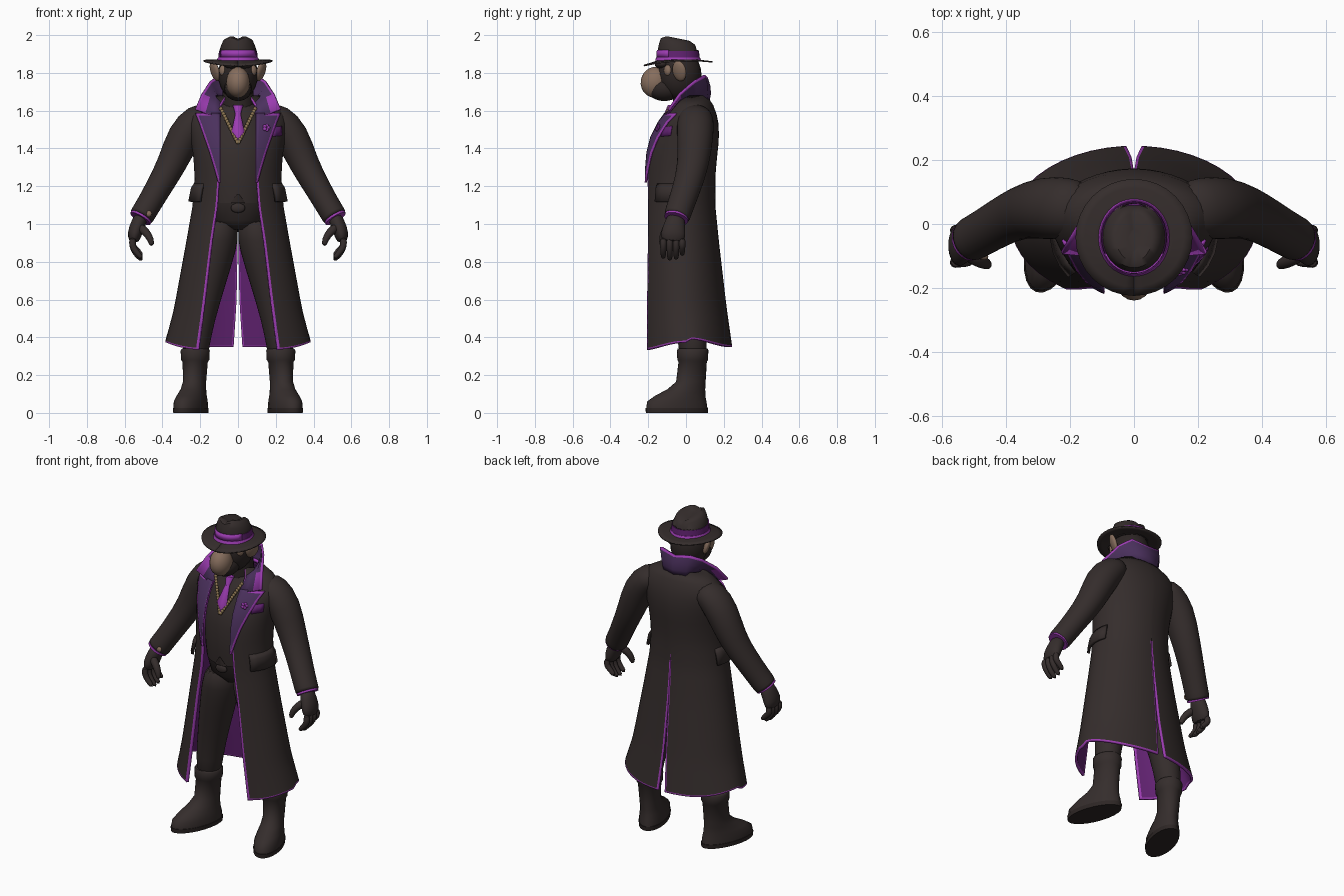
import bpy, bmesh, math
from mathutils import Vector, Matrix

cube = bpy.data.objects.get("Cube")
if cube:
    bpy.data.objects.remove(cube)


def material(name, rgb):
    m = bpy.data.materials.new(name)
    m.use_nodes = True
    m.diffuse_color = (*rgb, 1)
    m.node_tree.nodes["Principled BSDF"].inputs["Base Color"].default_value = (*rgb, 1)
    return m


CLOTH = material("charcoal cloth", (.035, .026, .025))
LINING = material("purple lining", (.12, .016, .165))
TRIM = material("bright purple trim", (.33, .045, .44))
LAPEL = material("dusky purple", (.07, .03, .11))
FUR = material("dark fur", (.026, .019, .018))
SKIN = material("tan skin", (.24, .155, .11))
GOLD = material("dull gold", (.28, .19, .09))


def finish(name, bm, mats, mirror=False, thick=0, sub=0, angle=50):
    mesh = bpy.data.meshes.new(name)
    bm.to_mesh(mesh)
    bm.free()
    for m in mats:
        mesh.materials.append(m)
    ob = bpy.data.objects.new(name, mesh)
    bpy.context.collection.objects.link(ob)
    bpy.ops.object.select_all(action='DESELECT')
    ob.select_set(True)
    bpy.context.view_layer.objects.active = ob
    bpy.ops.object.shade_smooth_by_angle(angle=math.radians(angle))
    if mirror:
        ob.modifiers.new("Mirror", 'MIRROR').merge_threshold = .001
    if thick:
        s = ob.modifiers.new("Solidify", 'SOLIDIFY')
        s.thickness, s.offset = thick, -1
        s.material_offset, s.material_offset_rim = 1, 2
    if sub:
        s = ob.modifiers.new("Subdivision", 'SUBSURF')
        s.levels = s.render_levels = sub
    return ob


def grid(name, rows, mats, rule=lambda i, j, c: 0, **kw):
    """Open sheet through rows of points; rule picks the material of each face."""
    bm = bmesh.new()
    v = [[bm.verts.new(p) for p in row] for row in rows]
    for i in range(len(v) - 1):
        for j in range(len(v[0]) - 1):
            f = bm.faces.new((v[i][j], v[i][j + 1], v[i + 1][j + 1], v[i + 1][j]))
            f.material_index = rule(i, j, f.calc_center_median())
    return finish(name, bm, mats, **kw)


def loft(name, rings, mat, flat=False, n=16, turn=None, warp=None, **kw):
    """Closed tube through rings (x, y, z, width radius, depth radius)."""
    bm = bmesh.new()
    pts = [Vector(r[:3]) for r in rings]
    loops = []
    for i, r in enumerate(rings):
        t = pts[min(i + 1, len(pts) - 1)] - pts[max(i - 1, 0)]
        t = Vector((0, 0, 1)) if flat else t.normalized()
        u = Vector((0, 1, 0))
        u = (u - t * u.dot(t)).normalized()
        w = u.cross(t)
        loop = []
        for k in range(n):
            a = math.tau * k / n
            loop.append(bm.verts.new(pts[i] + w * r[3] * math.cos(a) + u * r[4] * math.sin(a)))
        loops.append(loop)
    for a, b in zip(loops, loops[1:]):
        for k in range(n):
            bm.faces.new((a[k], a[(k + 1) % n], b[(k + 1) % n], b[k]))
    bm.faces.new(loops[0])
    bm.faces.new(loops[-1])
    bmesh.ops.recalc_face_normals(bm, faces=bm.faces)
    if warp:
        for v in bm.verts:
            v.co.z += warp(v.co)
    if turn:
        bmesh.ops.rotate(bm, verts=bm.verts, cent=turn[0], matrix=Matrix.Rotation(turn[1], 3, 'Z'))
    return finish(name, bm, [mat], **kw)


def ball(name, loc, size, mat, rot=(0, 0, 0), **kw):
    bm = bmesh.new()
    m = Matrix.LocRotScale(Vector(loc), Matrix.Rotation(rot[2], 3, 'Z') @ Matrix.Rotation(rot[1], 3, 'Y')
                           @ Matrix.Rotation(rot[0], 3, 'X'), Vector(size))
    bmesh.ops.create_uvsphere(bm, u_segments=20, v_segments=12, radius=1, matrix=m)
    return finish(name, bm, [mat], **kw)


# Coat levels: height, half width, front y, back y, front opening, back vent
COAT = [(.33, .385, -.245, .245, .21, .024), (.6, .33, -.24, .21, .175, .008),
        (.9, .275, -.23, .175, .14, .002), (1.1, .24, -.222, .155, .11, .001),
        (1.25, .23, -.222, .155, .1, 0), (1.36, .237, -.217, .165, .1, 0),
        (1.45, .25, -.195, .175, .1, 0), (1.53, .262, -.155, .172, .1, 0),
        (1.59, .255, -.11, .16, .1, 0), (1.64, .205, -.07, .14, .09, 0), (1.68, .13, -.03, .11, .06, 0)]


def level(z):
    for a, b in zip(COAT, COAT[1:]):
        if z <= b[0]:
            f = (z - a[0]) / (b[0] - a[0])
            return [p + (q - p) * f for p, q in zip(a, b)]
    return COAT[-1]


def coat_point(z, t):
    _, w, yf, yb, _, _ = level(z)
    return (w * math.sin(t), (yf + yb) / 2 - (yb - yf) / 2 * math.cos(t), z)


def on_front(x, z, lift=0):
    x, y, z = coat_point(z, math.asin(min(1, x / level(z)[1])))
    return (x, y - lift, z)


# Long coat: open front, back vent, purple lining and edges
rows = []
STEPS = 18
BOTTOM, TOP = COAT[0][0], COAT[-1][0]
for z in [BOTTOM] + [BOTTOM + .01 + (TOP - BOTTOM - .01) * k / 27 for k in range(28)]:
    _, w, _, _, gap, vent = level(z)
    t0 = math.asin(gap / w)
    t1 = math.pi - math.asin(vent / w)
    ts = [t0] + [t0 + .04 + (t1 - t0 - .065) * j / STEPS for j in range(STEPS + 1)] + [t1]
    hem = max(0, 1 - (z - BOTTOM) / .2)
    rows.append([(x, y, z + hem * (.045 * (x / w) ** 4 + .02 * (y > 0)))
                 for x, y, z in (coat_point(z, t) for t in ts)])
grid("long_coat", rows, [CLOTH, LINING, TRIM],
     lambda i, j, c: 2 if i == 0 or j == 0 or (j == STEPS + 1 and c.z < 1.15) else 0,
     mirror=True, thick=.014)

# Lapels with a bright outer edge and a slanted top
rows = []
for z, outer in ((1.22, .106), (1.3, .128), (1.38, .152), (1.46, .18), (1.54, .208), (1.575, .222), (1.587, .226)):
    inner = .095
    xs = [inner + (outer - .012 - inner) * j / 5 for j in range(6)] + [outer]
    rows.append([on_front(x, z, .013) for x in xs])
grid("lapel", rows, [LAPEL, LAPEL, TRIM], lambda i, j, c: 2 if j == 5 or (i == 5 and j > 1) else 0,
     mirror=True, thick=.008)

# Tall turned-up collar with bright edge and points
low = [(0, .125, 1.65), (.075, .11, 1.65), (.11, .04, 1.66), (.09, -.045, 1.635), (.092, -.125, 1.55)]
high = [(0, .115, 1.775), (.1, .1, 1.79), (.15, .045, 1.755), (.195, -.03, 1.685), (.228, -.085, 1.605)]
rows = []
for f in (0, .3, .6, .9, 1):
    rows.append([Vector(a).lerp(Vector(b), f) + Vector((0, .012 * math.sin(math.pi * f), 0))
                 for a, b in zip(low, high)][::-1])
grid("collar", rows, [LAPEL, LAPEL, TRIM], lambda i, j, c: 2 if i == 3 or (i == 2 and j == 0) else 0,
     mirror=True, thick=.012)

# Waistcoat, hips and trousers
loft("waistcoat", [(0, -.02, 1.11, .17, .15), (0, -.02, 1.2, .18, .16), (0, -.02, 1.35, .19, .16),
                   (0, -.005, 1.46, .19, .15), (0, .02, 1.58, .15, .105), (0, .02, 1.64, .085, .07)],
     CLOTH, flat=True, n=24)
loft("hips", [(0, -.01, .97, .05, .08), (0, -.01, 1.02, .16, .125), (0, -.02, 1.12, .175, .145)], CLOTH, flat=True, n=24)
loft("trouser_leg", [(.225, .035, .28, .07, .075), (.22, .035, .4, .076, .08), (.185, .02, .58, .09, .09),
                     (.132, 0, .8, .106, .113), (.108, -.005, .91, .113, .122), (.09, -.01, 1.04, .095, .125)],
     CLOTH, flat=True, mirror=True, sub=1)
ball("belt_buckle", (0, -.165, 1.085), (.038, .014, .026), CLOTH)
loft("waistcoat_point", [(0, -.172, 1.11, .04, .008), (0, -.18, 1.16, .004, .006)], FUR, flat=True, n=8)

# Boots, toes turned outward
splay = ((.225, .04, 0), .33)
loft("boot_sole", [(.22, -.052, 0, .079, .172), (.22, -.052, .025, .081, .174)], FUR, flat=True, n=24,
     turn=splay, mirror=True)
loft("boot", [(.22, -.052, .025, .078, .17), (.22, -.052, .06, .077, .165), (.221, -.034, .09, .07, .14),
              (.223, .0, .125, .062, .104), (.225, .025, .165, .059, .08), (.225, .035, .27, .066, .076),
              (.225, .035, .28, .074, .082), (.225, .035, .33, .077, .084), (.225, .035, .34, .07, .08)],
     CLOTH, flat=True, n=24, turn=splay, mirror=True, angle=60)

# Sleeves with trimmed cuffs
loft("sleeve", [(.14, .05, 1.585, .06, .08), (.21, .05, 1.56, .088, .1), (.285, .05, 1.475, .096, .1),
                (.352, .04, 1.31, .078, .084), (.428, 0, 1.18, .07, .076), (.474, -.028, 1.1, .067, .073),
                (.511, -.048, 1.04, .067, .071), (.514, -.05, 1.035, .067, .071)], CLOTH, mirror=True, sub=1)
loft("cuff_trim", [(.512, -.049, 1.038, .061, .065), (.518, -.052, 1.028, .061, .065)], TRIM, mirror=True, n=20)
ball("cuff_button", (-.472, -.103, 1.055), (.016, .01, .016), SKIN)

# Gloved hands
loft("palm", [(.508, -.05, 1.05, .036, .046), (.528, -.06, 1.0, .041, .056), (.548, -.068, .95, .04, .068),
              (.553, -.07, .9, .027, .062)], CLOTH, mirror=True, sub=1)
for name, y, drop in (("index", -.12, .01), ("middle", -.086, 0), ("ring", -.052, .005), ("little", -.02, .025)):
    loft(name + "_finger", [(.556, y, .93, .021, .02), (.562, y, .885, .02, .019),
                            (.542, y, .843 + drop, .018, .017), (.505, y, .806 + drop, .014, .014)],
         CLOTH, n=8, mirror=True, sub=1)
loft("thumb", [(.528, -.09, .992, .027, .027), (.485, -.115, .955, .024, .024), (.462, -.125, .92, .02, .02),
               (.455, -.13, .882, .013, .013)], CLOTH, n=8, mirror=True, sub=1)

# Head, muzzle and ears
loft("neck", [(0, .02, 1.58, .09, .085), (0, .01, 1.72, .08, .08)], FUR, flat=True)
ball("head", (0, -.035, 1.79), (.106, .117, .135), FUR)
ball("jaw", (0, -.115, 1.715), (.073, .092, .064), FUR)
ball("brow", (0, -.125, 1.845), (.08, .04, .026), FUR)
ball("muzzle", (0, -.163, 1.75), (.063, .077, .082), SKIN, rot=(-.15, 0, 0))
ball("cheek", (.078, -.096, 1.812), (.024, .018, .03), SKIN, rot=(0, 0, .6), mirror=True)
ball("ear", (.122, -.035, 1.81), (.017, .04, .056), SKIN, rot=(0, .3, -.5), mirror=True)

# Hat: saddle brim, band with bright front, creased crown sloping to the back
HAT_Y = -.042
rows = []
for f in (0, .35, .7, 1):
    row = []
    for k in range(33):
        a = math.tau * k / 32
        r = .09 + .093 * f
        y = -math.cos(a) * r
        row.append((math.sin(a) * r, HAT_Y + y, 1.872 - .02 * f + f * (.016 * math.sin(a) ** 2 - .01 * math.cos(a))))
    rows.append(row)
grid("hat_brim", rows[::-1], [CLOTH] * 3, thick=.008)


def crease(p):
    if p.z < 1.93:
        return 0
    return -.2 * (p.y + .12) - .016 * math.exp(-(p.x / .02) ** 2) * (p.z > 1.95)


loft("hat_crown", [(0, HAT_Y, 1.86, .1, .11), (0, HAT_Y, 1.92, .098, .108), (0, HAT_Y, 1.955, .092, .103),
                   (0, HAT_Y, 1.985, .079, .095), (0, HAT_Y, 1.998, .056, .075),
                   (0, HAT_Y - .01, 1.992, .02, .035)], CLOTH, flat=True, n=32, warp=crease)
loft("hat_band", [(0, HAT_Y, 1.87, .105, .115), (0, HAT_Y, 1.916, .101, .111)], LINING, flat=True, n=32)
loft("hat_band_edge", [(0, HAT_Y, 1.866, .114, .122), (0, HAT_Y, 1.882, .106, .116)], TRIM, flat=True, n=32)
rows = [[(r * math.sin(a / 10), HAT_Y - (r + .01) * math.cos(a / 10), z) for a in range(-11, 12, 2)]
        for z, r in ((1.884, .106), (1.922, .103))]
grid("hat_band_front", rows, [TRIM] * 3, thick=.005)

# Necktie and chain
loft("tie_blade", [(0, -.17, 1.44, .004, .006), (0, -.158, 1.49, .034, .012), (0, -.103, 1.585, .014, .014)],
     TRIM, flat=True, n=8)
loft("tie_knot", [(0, -.103, 1.58, .014, .014), (0, -.078, 1.63, .028, .018)], TRIM, flat=True, n=8)
for k in range(14):
    f = k / 13
    ball("chain_link", (.004 + .086 * f, -.176 + .085 * f, 1.435 + .175 * f), (.01, .008, .011), GOLD, mirror=True)

# Pocket square, lapel flower and hip pocket flaps
rows = [[on_front(x, z + .1 * (x - .2), .006) for x in (.185, .205, .22, .233)] for z in (1.465, 1.49, 1.515)]
grid("pocket_square", rows, [LINING] * 3, thick=.006)
for k in range(5):
    a = math.tau * k / 5
    ball("flower_petal", on_front(.15 + .011 * math.cos(a), 1.51 + .011 * math.sin(a), .016), (.01, .006, .01), TRIM)
rows = [[Vector(coat_point(z, t)) + Vector((lift * math.sin(t), -lift * math.cos(t), 0))
         for t in (.9, 1.1, 1.3, 1.5, 1.7, 1.9)]
        for z, lift in ((1.12, .025), (1.19, .016), (1.215, .002))]
grid("pocket_flap", rows, [CLOTH] * 3, mirror=True, thick=.015)
